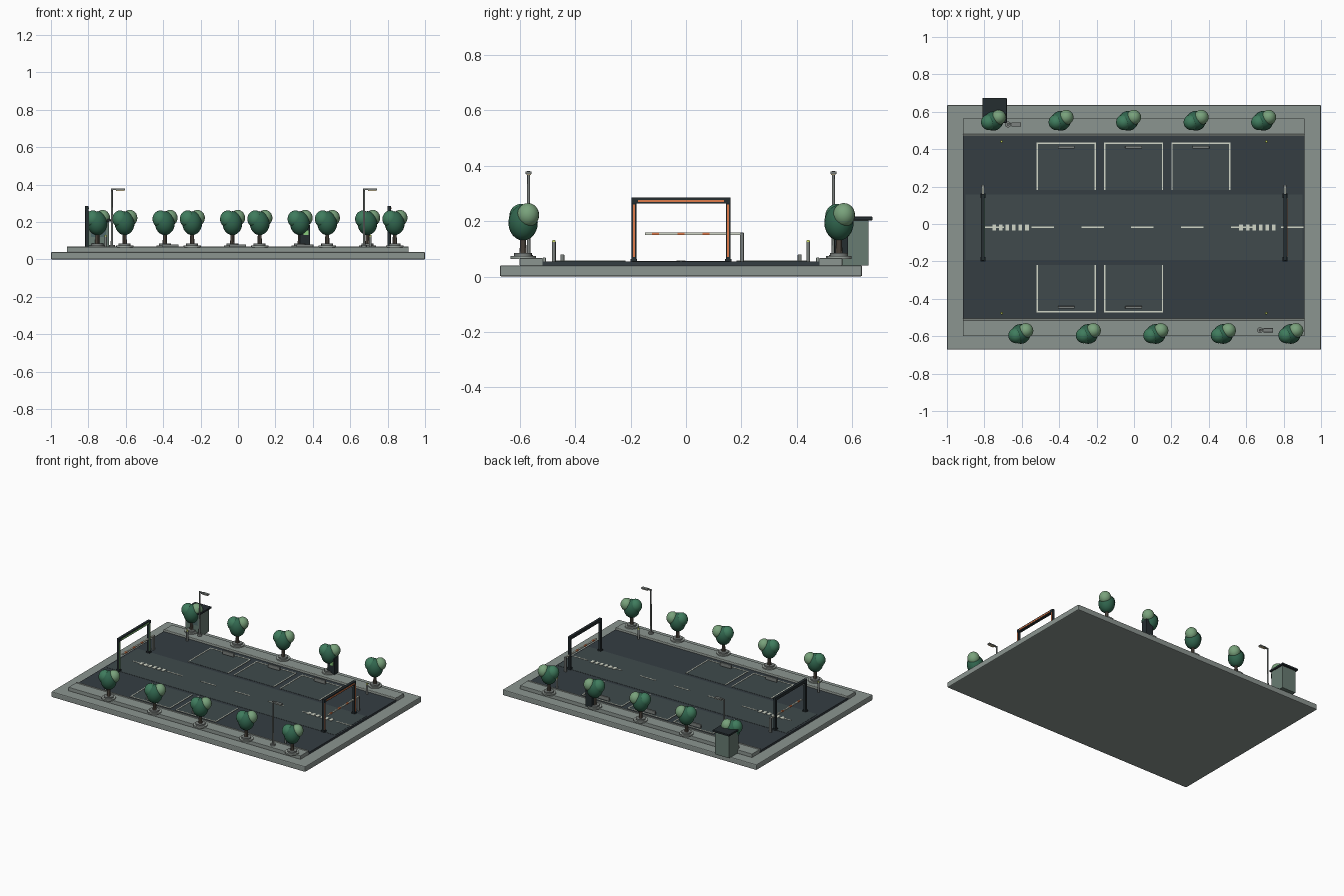
import bpy, math

if "Cube" in bpy.data.objects:
    bpy.data.objects.remove(bpy.data.objects["Cube"])

C = -0.018   # y of the lot's centre line


def mat(name, r, g, b):
    m = bpy.data.materials.new(name)
    m.diffuse_color = (r, g, b, 1)
    m.use_nodes = True
    m.node_tree.nodes["Principled BSDF"].inputs["Base Color"].default_value = m.diffuse_color
    return m


CONCRETE = mat("concrete", .26, .30, .28)
KERB = mat("kerb_stone", .33, .37, .34)
ASPHALT = mat("asphalt", .035, .047, .055)
LANE = mat("lane", .05, .068, .072)
PAINT = mat("paint", .65, .68, .58)
DARK = mat("dark_metal", .018, .026, .03)
METAL = mat("grey_metal", .2, .22, .21)
ORANGE = mat("orange", .75, .2, .07)
GREEN = mat("green_light", .25, .6, .2)
LIME = mat("lime_cap", .55, .65, .12)
WARM = mat("warm_lamp", .8, .68, .42)
WALL = mat("booth_wall", .14, .2, .17)
GLASS = mat("booth_glass", .08, .14, .14)
TRUNK = mat("bark", .11, .09, .07)
LEAF = [mat("leaf_dark", .03, .13, .075), mat("leaf_mid", .05, .2, .11), mat("leaf_light", .19, .36, .2)]


def finish(name, m):
    o = bpy.context.object
    o.name = name
    o.data.materials.append(m)
    return o


def box(name, x0, x1, y0, y1, z0, z1, m, bevel=0):
    bpy.ops.mesh.primitive_cube_add(size=1, location=((x0 + x1) / 2, (y0 + y1) / 2, (z0 + z1) / 2))
    o = finish(name, m)
    o.scale = (abs(x1 - x0), abs(y1 - y0), z1 - z0)
    bpy.ops.object.transform_apply(location=False, rotation=False, scale=True)
    if bevel:
        b = o.modifiers.new("bevel", 'BEVEL')
        b.width, b.segments = bevel, 2
    return o


def cbox(name, x, y, sx, sy, z0, z1, m, bevel=0):
    return box(name, x - sx / 2, x + sx / 2, y - sy / 2, y + sy / 2, z0, z1, m, bevel)


def cyl(name, x, y, r, z0, z1, m, r2=None, n=16):
    bpy.ops.mesh.primitive_cone_add(vertices=n, radius1=r, radius2=r if r2 is None else r2,
                                    depth=z1 - z0, location=(x, y, (z0 + z1) / 2))
    o = finish(name, m)
    bpy.ops.object.shade_smooth_by_angle()
    return o


def ball(name, x, y, z, r, rz, m):
    bpy.ops.mesh.primitive_uv_sphere_add(segments=20, ring_count=12, radius=1, location=(x, y, z))
    o = finish(name, m)
    o.scale = (r, r, rz)
    bpy.ops.object.shade_smooth()


# ground slab, asphalt and driving lane
box("ground_slab", -1, 1, C - .654, C + .654, 0, .04, CONCRETE, .006)
box("asphalt", -.915, .912, C - .5, C + .5, .04, .054, ASPHALT)
box("driving_lane", -.9, .9, C - .175, C + .175, .054, .0555, LANE)

# pavements with kerbs
for s in (-1, 1):
    box("pavement", -.915, .912, C + s * .498, C + s * .582, .04, .066, CONCRETE, .002)
    box("kerb", -.915, .912, C + s * .488, C + s * .498, .04, .069, KERB, .002)


# parking bays with paint lines and wheel stops
def bay(x, s):
    w, a, b, t = .158, .2, .454, .007
    box("bay_floor", x - w, x + w, C + s * a, C + s * b, .054, .0555, LANE)
    for e in (-1, 1):
        box("bay_side_line", x + e * w, x + e * (w - t), C + s * a, C + s * b, .0555, .0575, PAINT)
    box("bay_end_line", x - w, x + w, C + s * (b - t), C + s * b, .0555, .0575, PAINT)
    cbox("wheel_stop", x, C + s * .428, .09, .014, .055, .08, METAL, .003)


for x in (-.362, -.002, .358):
    bay(x, 1)
for x in (-.362, -.002):
    bay(x, -1)

# lane dashes and crossing stripes
for i in range(7):
    cbox("lane_dash", -.755 + .2667 * i, C, .12, .007, .0555, .0575, PAINT)
for s in (-1, 1):
    for i in range(6):
        cbox("crossing_stripe", s * .66 + (i - 2.5) * .035, C, .02, .032, .0555, .058, PAINT)


# entry and exit gantries with light strips and barrier arms
def gantry(x, glow, face):
    for s in (-1, 1):
        y = C + s * .17
        cbox("gantry_post", x, y, .018, .017, .054, .285, DARK, .002)
        cbox("gantry_foot", x, y, .026, .024, .054, .064, DARK)
        cbox("gantry_post_strip", x + face * .009, y, .004, .008, .07, .26, glow)
    cbox("gantry_beam", x, C, .02, .357, .263, .285, DARK, .002)
    cbox("gantry_beam_strip", x + face * .01, C, .004, .31, .269, .277, glow)
    y0, y1 = C - .13, C + .226
    cbox("barrier_post", x, C + .22, .016, .014, .054, .158, METAL, .002)
    box("barrier_arm", x - .005, x + .005, y0, y1, .15, .158, PAINT)
    for y in (-.11, -.018, .072):
        cbox("barrier_stripe", x, y, .0115, .024, .1495, .1585, ORANGE)


gantry(-.808, GREEN, 1)
gantry(.808, ORANGE, 1)

# bollards
for x in (-.708, .708):
    for s in (-1, 1):
        cyl("bollard", x, C + s * .459, .007, .054, .124, METAL)
        cyl("bollard_cap", x, C + s * .459, .007, .124, .131, LIME, .005)

# street lamps
for x, s in ((-.674, 1), (.674, -1)):
    y = C + s * .55
    cyl("lamp_base", x, y, .016, .066, .078, METAL)
    cyl("lamp_post", x, y, .0065, .066, .38, METAL, .005)
    box("lamp_arm", x - .004, x + .03, y - .004, y + .004, .372, .38, METAL)
    box("lamp_head", x + .018, x + .07, y - .011, y + .011, .37, .379, METAL, .002)
    box("lamp_light", x + .022, x + .066, y - .008, y + .008, .367, .3705, WARM)


# trees in round planters
def tree(x, y):
    cyl("planter", x, y, .046, .064, .074, KERB)
    cyl("planter_rim", x, y, .032, .074, .084, METAL)
    cyl("trunk", x, y, .013, .08, .17, TRUNK, .009, 10)
    ball("crown_main", x, y, .194, .053, .064, LEAF[0])
    ball("crown_left", x - .024, y - .008, .216, .042, .046, LEAF[1])
    ball("crown_right", x + .028, y + .018, .222, .04, .043, LEAF[2])


for i in range(5):
    tree(-.752 + .361 * i, C + .57)
    tree(-.606 + .361 * i, C - .57)

# attendant booth with window and flat roof
cbox("booth_body", -.745, .605, .11, .108, .04, .203, WALL, .002)
cbox("booth_roof", -.745, .607, .13, .132, .203, .216, DARK, .002)
cbox("booth_window", -.745, .551, .08, .004, .12, .185, GLASS)

# payment machine
cbox("pay_machine", .357, .56, .055, .05, .066, .185, DARK, .003)
cbox("pay_screen", .363, .534, .026, .004, .13, .155, GREEN)
